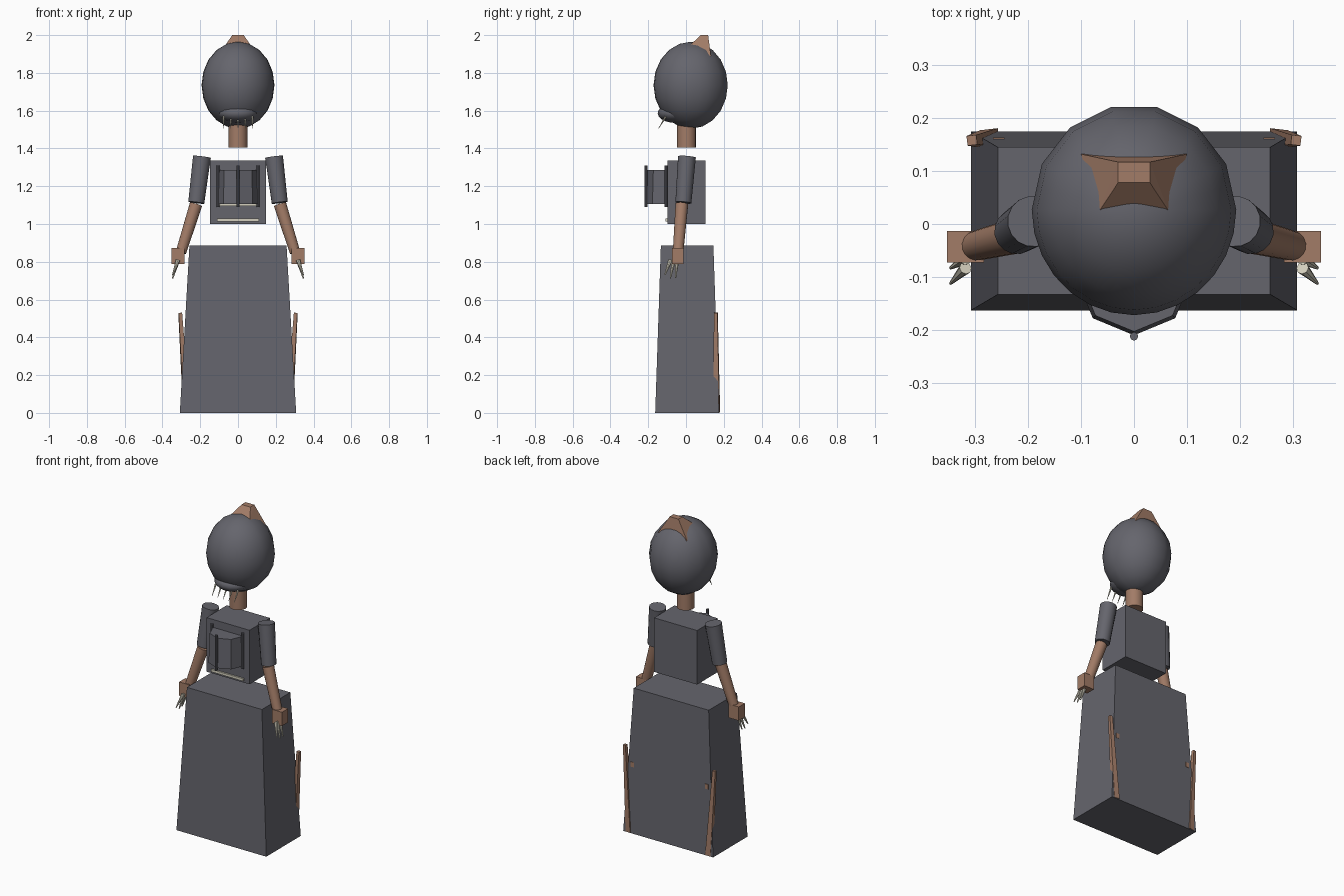
import bpy, bmesh, math
from mathutils import Vector, Matrix

if "Cube" in bpy.data.objects:
    bpy.data.objects.remove(bpy.data.objects["Cube"])


def material(name, rgb):
    m = bpy.data.materials.new(name)
    m.use_nodes = True
    m.diffuse_color = (*rgb, 1)
    bsdf = next(n for n in m.node_tree.nodes if n.type == "BSDF_PRINCIPLED")
    bsdf.inputs["Base Color"].default_value = (*rgb, 1)
    return m


GREY = material("slate_grey", (0.13, 0.13, 0.152))
BROWN = material("warm_brown", (0.36, 0.2, 0.135))
CREAM = material("cream", (0.66, 0.63, 0.52))


def finish(name, bm, mat, smooth=False):
    bmesh.ops.recalc_face_normals(bm, faces=bm.faces)
    mesh = bpy.data.meshes.new(name)
    bm.to_mesh(mesh)
    bm.free()
    mesh.materials.append(mat)
    ob = bpy.data.objects.new(name, mesh)
    bpy.context.collection.objects.link(ob)
    if smooth:
        bpy.ops.object.select_all(action="DESELECT")
        ob.select_set(True)
        bpy.context.view_layer.objects.active = ob
        bpy.ops.object.shade_smooth_by_angle(angle=math.radians(40))
    return ob


def frustum(name, bottom, top, mat):
    """Block between two rectangles, each given as (x half, y min, y max, z)."""
    bm = bmesh.new()
    for half, y0, y1, z in (bottom, top):
        for x, y in ((-half, y0), (half, y0), (half, y1), (-half, y1)):
            bm.verts.new((x, y, z))
    bmesh.ops.convex_hull(bm, input=bm.verts)
    bmesh.ops.dissolve_limit(bm, angle_limit=0.01, verts=bm.verts, edges=bm.edges)
    return finish(name, bm, mat)


def box(name, center, size, mat):
    bm = bmesh.new()
    bmesh.ops.create_cube(bm, size=1)
    bmesh.ops.scale(bm, vec=size, verts=bm.verts)
    bmesh.ops.translate(bm, vec=center, verts=bm.verts)
    return finish(name, bm, mat)


def limb(name, start, end, r1, r2, mat, sides=16, turn=0):
    """Tapered rod from start to end."""
    a, b = Vector(start), Vector(end)
    bm = bmesh.new()
    bmesh.ops.create_cone(bm, cap_ends=True, segments=sides, radius1=r1, radius2=r2,
                          depth=(b - a).length)
    rot = (b - a).to_track_quat("Z", "Y").to_matrix().to_4x4()
    spin = Matrix.Rotation(turn, 4, "Z")
    bmesh.ops.transform(bm, matrix=Matrix.Translation((a + b) / 2) @ rot @ spin, verts=bm.verts)
    return finish(name, bm, mat, sides > 8)


def ellipsoid(name, center, radii, mat, segments, rings, flat_back=False):
    bm = bmesh.new()
    bmesh.ops.create_uvsphere(bm, u_segments=segments, v_segments=rings, radius=1)
    step = 2 * math.pi / segments
    for v in bm.verts:
        # the back keeps only every second corner
        odd = round(math.atan2(v.co.y, v.co.x) / step) % 2
        if flat_back and v.co.y > 0.01 and odd:
            v.co.x *= math.cos(step)
            v.co.y *= math.cos(step)
    bmesh.ops.scale(bm, vec=radii, verts=bm.verts)
    bmesh.ops.translate(bm, vec=center, verts=bm.verts)
    return finish(name, bm, mat, True)


# Skirt and torso
frustum("skirt", (0.308, -0.163, 0.175, 0), (0.257, -0.133, 0.145, 0.887), GREY)
box("torso", (0, 0.002, 1.168), (0.295, 0.2, 0.335), GREY)

# Chest drum with upright bars
limb("chest_drum", (0, -0.1, 1.105), (0, -0.1, 1.287), 0.11, 0.103, GREY, 8)
for i, (x, y) in enumerate(((-0.105, -0.105), (0, -0.212), (0.105, -0.105))):
    limb(f"chest_bar_{i}", (x, y, 1.09), (x, y, 1.31), 0.008, 0.008, GREY, 8)
box("belt_strip", (0, -0.1, 1.021), (0.22, 0.016, 0.015), CREAM)
box("chest_strip", (0, -0.1, 1.1), (0.2, 0.016, 0.012), CREAM)

# Neck, head and chin
limb("neck", (0, 0.003, 1.405), (0, 0.003, 1.56), 0.05, 0.05, BROWN)
ellipsoid("head", (0, 0.027, 1.735), (0.193, 0.199, 0.23), GREY, 28, 10, True)
ellipsoid("chin", (0, -0.055, 1.587), (0.105, 0.095, 0.052), GREY, 16, 10)

# Top knot, with its base sunk into the head
frustum("top_knot", (0.001, 0.07, 0.08, 1.87), (0.03, 0.078, 0.117, 2.0), BROWN)
bm = bmesh.new()
for half, y, z in ((0.1, 0.132, 1.888), (0.065, 0.025, 1.95), (0.03, 0.117, 2.0), (0.03, 0.078, 2.0)):
    for s in (-1, 1):
        bm.verts.new((s * half, y, z))
bmesh.ops.convex_hull(bm, input=bm.verts)
finish("knot_base", bm, BROWN)

# Teeth
for i in range(5):
    x = (i - 2) * 0.038
    limb(f"tooth_{i}", (x, -0.108, 1.568), (x, -0.145, 1.506), 0.006, 0.001, CREAM, 8)

# Arms, hands and rear stakes, mirrored
for side, s in (("left", 1), ("right", -1)):
    limb(f"{side}_upper_arm", (s * 0.191, 0.005, 1.355), (s * 0.221, -0.014, 1.113),
         0.048, 0.043, GREY)
    limb(f"{side}_forearm", (s * 0.222, -0.022, 1.105), (s * 0.302, -0.042, 0.85),
         0.034, 0.028, BROWN)
    box(f"{side}_hand", (s * 0.318, -0.043, 0.83), (0.069, 0.06, 0.085), BROWN)
    for i, (y0, y1, z) in enumerate(((-0.083, -0.112, 0.73), (-0.065, -0.083, 0.712),
                                     (-0.047, -0.055, 0.715))):
        limb(f"{side}_finger_{i}", (s * 0.318, y0, 0.808), (s * 0.346, y1, z),
             0.012, 0.003, CREAM, 8)
    limb(f"{side}_stake", (s * 0.272, 0.162, 0.003), (s * 0.306, 0.158, 0.53),
         0.024, 0.013, BROWN, 4, math.pi / 4)
    box(f"{side}_peg", (s * 0.255, 0.155, 0.42), (0.022, 0.016, 0.03), BROWN)
